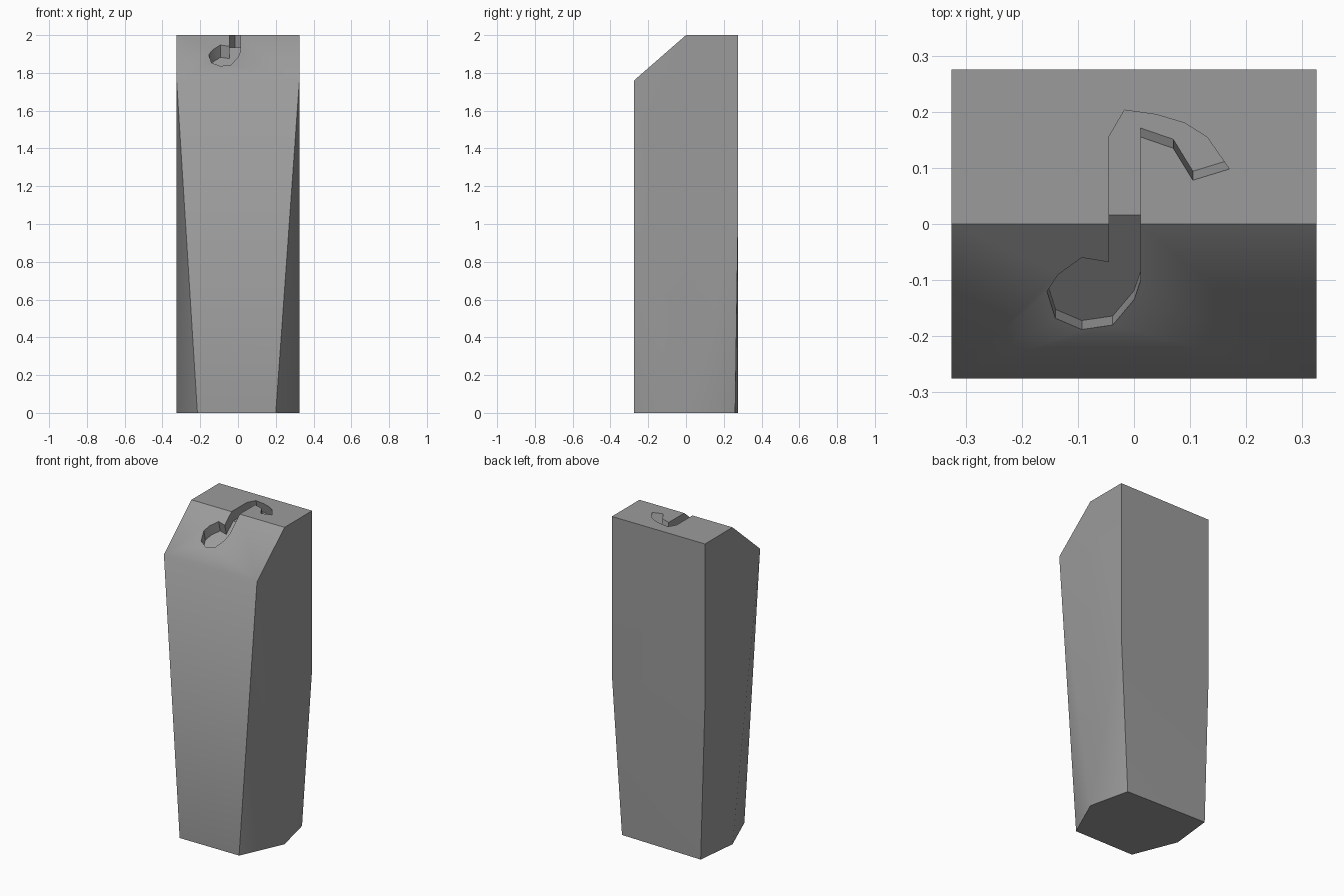
import bpy, bmesh, math
from mathutils import Vector

if "Cube" in bpy.data.objects:
    bpy.data.objects.remove(bpy.data.objects["Cube"])

grey = bpy.data.materials.new("metal_grey")
grey.diffuse_color = (0.33, 0.33, 0.33, 1)
grey.use_nodes = True
grey.node_tree.nodes["Principled BSDF"].inputs["Base Color"].default_value = grey.diffuse_color


def make_object(name, bm):
    bmesh.ops.recalc_face_normals(bm, faces=bm.faces[:])
    mesh = bpy.data.meshes.new(name)
    bm.to_mesh(mesh)
    bm.free()
    mesh.materials.append(grey)
    ob = bpy.data.objects.new(name, mesh)
    bpy.context.collection.objects.link(ob)
    return ob


# Block: sloped top front, corners tapering in towards the six-sided foot
W, D, SHOULDER = 0.325, 0.275, 1.76
corners = [(-0.215, -D, 0), (0.20, -D, 0), (0.265, 0.26, 0), (-0.295, D, 0)]
for s in (-1, 1):
    corners += [(s * W, 0, 0), (s * W, -D, SHOULDER), (s * W, 0, 2),
                (s * W, D, 2), (s * W, D, 1.0)]
bm = bmesh.new()
for c in corners:
    bm.verts.new(c)
bmesh.ops.convex_hull(bm, input=bm.verts[:])
bmesh.ops.dissolve_limit(bm, angle_limit=math.radians(0.2),
                         verts=bm.verts[:], edges=bm.edges[:])
block = make_object("block", bm)

# Recess outline: rounded bowl, stem and curved hook, seen from above
outline = [(-.045, 0), (-.045, -.068), (-.093, -.06), (-.135, -.09),
           (-.155, -.12), (-.14, -.168), (-.093, -.188), (-.038, -.18),
           (0, -.135), (.012, -.10), (.012, 0),
           (.012, .155), (.07, .135), (.105, .078), (.17, .098),
           (.13, .155), (.09, .18), (.04, .195), (-.017, .203), (-.045, .155)]
SPLIT = 10          # index where the outline crosses the ridge again
SINK = Vector((0, 0.016, -0.065))


def surface(x, y):
    return Vector((x, y, 2 + min(y, 0) * (2 - SHOULDER) / D))


# Cutter follows the roof-shaped top, so its floor is parallel to the surface
bm = bmesh.new()
rings = [[bm.verts.new(surface(*p) + k * SINK) for p in outline]
         for k in (-1, 1)]
n = len(outline)
for i in range(n):
    j = (i + 1) % n
    bm.faces.new((rings[0][i], rings[0][j], rings[1][j], rings[1][i]))
for r in rings:
    bm.faces.new(r[:SPLIT + 1])
    bm.faces.new(r[SPLIT:] + r[:1])
cutter = make_object("recess_cutter", bm)
cutter.hide_render = True

mod = block.modifiers.new("recess", 'BOOLEAN')
mod.operation = 'DIFFERENCE'
mod.solver = 'EXACT'
mod.object = cutter
bpy.context.view_layer.objects.active = block
block.select_set(True)
bpy.ops.object.modifier_apply(modifier=mod.name)
bpy.data.objects.remove(cutter)

# Smooth shading, soft at the front shoulder, sharp at the other corners
bm = bmesh.new()
bm.from_mesh(block.data)
for f in bm.faces:
    f.smooth = True
for e in bm.edges:
    shoulder = all(abs(v.co.z - SHOULDER) < 0.005 and v.co.y < -0.27
                   for v in e.verts)
    e.smooth = shoulder or e.calc_face_angle(0) < math.radians(32)
bm.to_mesh(block.data)
bm.free()
